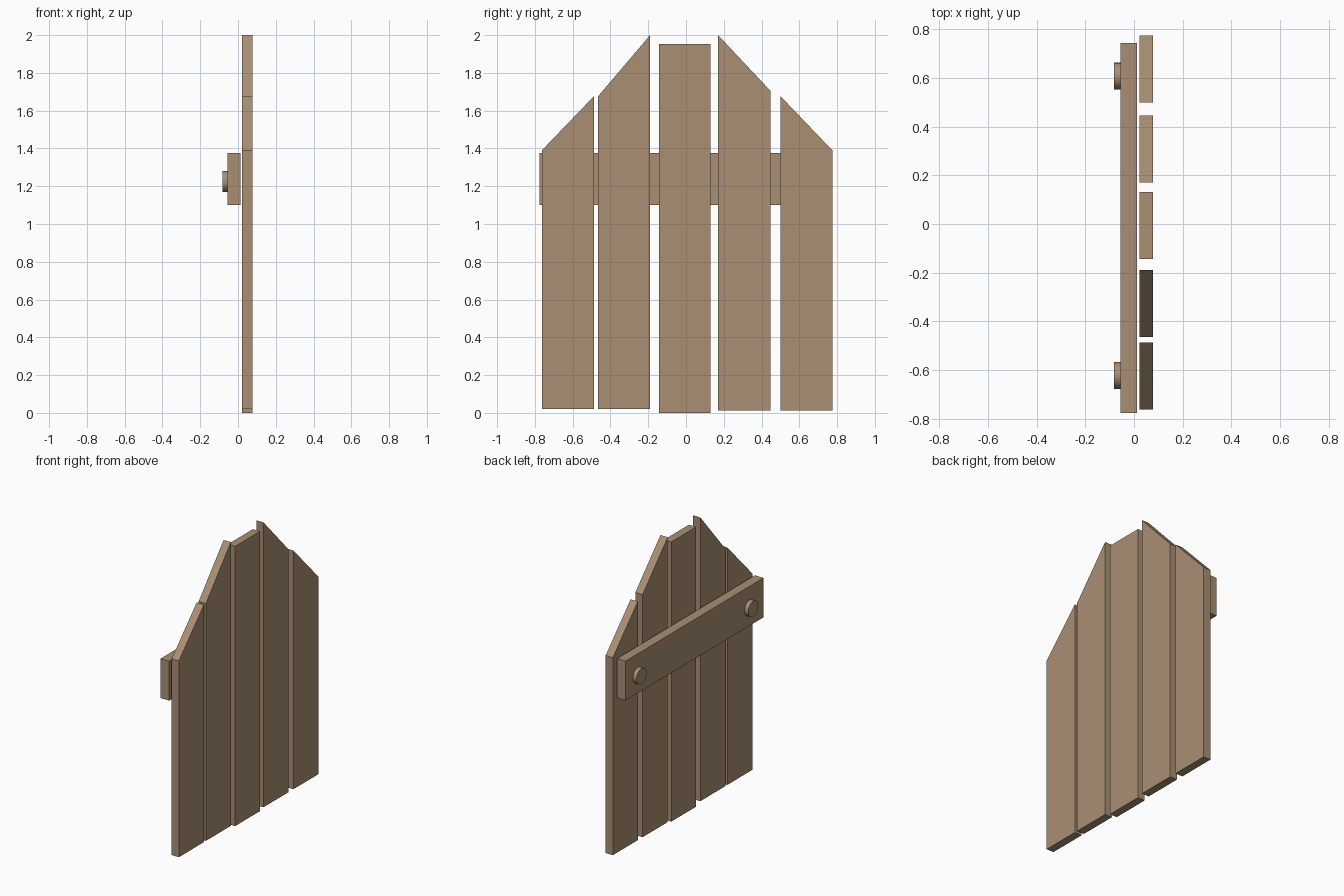
import bpy, bmesh, math

if "Cube" in bpy.data.objects:
    bpy.data.objects.remove(bpy.data.objects["Cube"])

wood = bpy.data.materials.new("wood")
wood.diffuse_color = (0.40, 0.275, 0.175, 1)
wood.use_nodes = True
wood.node_tree.nodes["Principled BSDF"].inputs["Base Color"].default_value = wood.diffuse_color


def board(name, profile, x0, x1):
    """Extrude a (y, z) outline along x."""
    bm = bmesh.new()
    face = bm.faces.new([bm.verts.new((x0, y, z)) for y, z in profile])
    ext = bmesh.ops.extrude_face_region(bm, geom=[face])
    for v in ext["geom"]:
        if isinstance(v, bmesh.types.BMVert):
            v.co.x = x1
    bmesh.ops.recalc_face_normals(bm, faces=bm.faces[:])
    mesh = bpy.data.meshes.new(name)
    bm.to_mesh(mesh)
    bm.free()
    mesh.materials.append(wood)
    obj = bpy.data.objects.new(name, mesh)
    bpy.context.collection.objects.link(obj)
    return obj


# Upright planks: y start, y end, bottom, top at start, top at end
planks = [
    (-0.763, -0.487, 0.02, 1.39, 1.677),
    (-0.465, -0.19, 0.02, 1.677, 2.0),
    (-0.143, 0.131, 0.0, 1.952, 1.952),
    (0.17, 0.447, 0.012, 2.0, 1.705),
    (0.5, 0.775, 0.012, 1.677, 1.39),
]
for i, (y0, y1, zb, za, zc) in enumerate(planks, 1):
    board(f"plank_{i}", [(y0, zb), (y1, zb), (y1, zc), (y0, za)], 0.022, 0.078)

# Cross rail behind the planks
board("cross_rail", [(-0.776, 1.1), (0.744, 1.1), (0.744, 1.375), (-0.776, 1.375)],
      -0.055, 0.012)

# Round pegs on the rail
for i, y in enumerate((-0.623, 0.608), 1):
    bpy.ops.mesh.primitive_cylinder_add(vertices=32, radius=0.055, depth=0.036,
                                        location=(-0.065, y, 1.225),
                                        rotation=(0, math.pi / 2, 0))
    peg = bpy.context.object
    peg.name = f"peg_{i}"
    peg.data.materials.append(wood)
    bpy.ops.object.shade_smooth_by_angle()
